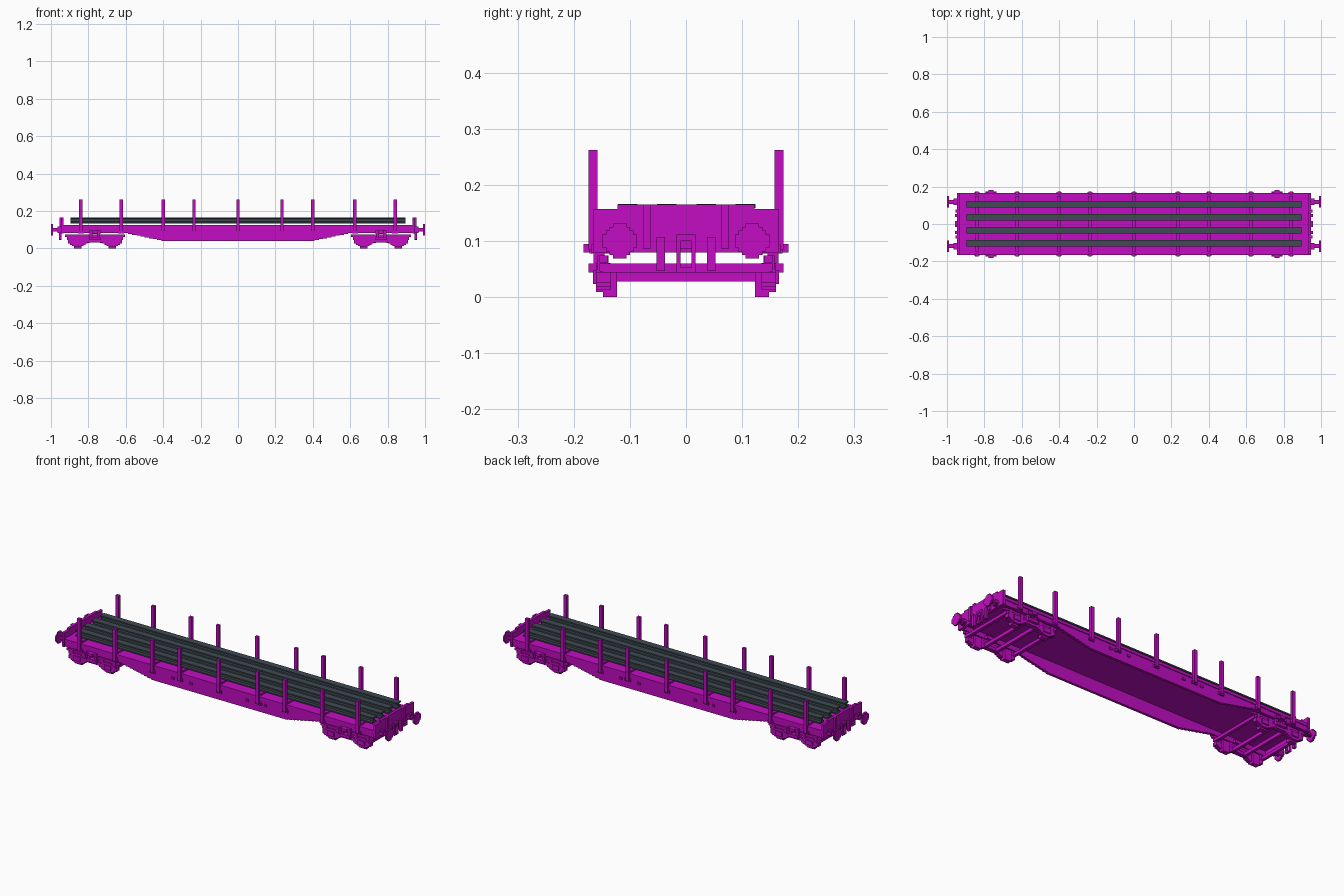
import bpy, bmesh
from mathutils import Vector

cube = bpy.data.objects.get("Cube")
if cube:
    bpy.data.objects.remove(cube, do_unlink=True)


def material(name, rgb):
    m = bpy.data.materials.new(name)
    m.use_nodes = True
    col = (*rgb, 1.0)
    m.diffuse_color = col
    m.node_tree.nodes["Principled BSDF"].inputs["Base Color"].default_value = col
    return m


MAGENTA = material("magenta paint", (0.54, 0.004, 0.54))
STEEL = material("dark steel", (0.05, 0.07, 0.085))


def finish(name, bm, mat):
    bmesh.ops.recalc_face_normals(bm, faces=bm.faces)
    me = bpy.data.meshes.new(name)
    bm.to_mesh(me)
    bm.free()
    me.materials.append(mat)
    ob = bpy.data.objects.new(name, me)
    bpy.context.collection.objects.link(ob)
    return ob


def add_box(bm, x0, x1, y0, y1, z0, z1):
    r = bmesh.ops.create_cube(bm, size=1)
    for v in r["verts"]:
        v.co = Vector(((x0 + x1) / 2 + v.co.x * (x1 - x0),
                       (y0 + y1) / 2 + v.co.y * (y1 - y0),
                       (z0 + z1) / 2 + v.co.z * (z1 - z0)))


def add_prism(bm, pts, axis, a, b):
    """Extrude an outline: (y, z) points along x, or (x, z) points along y."""
    def at(p, t):
        return (t, p[0], p[1]) if axis == "x" else (p[0], t, p[1])
    f = bm.faces.new([bm.verts.new(at(p, a)) for p in pts])
    ext = bmesh.ops.extrude_face_region(bm, geom=[f])
    d = Vector((b - a, 0, 0)) if axis == "x" else Vector((0, b - a, 0))
    bmesh.ops.translate(bm, vec=d, verts=[v for v in ext["geom"] if isinstance(v, bmesh.types.BMVert)])


def stepped_disc(cu, cv, ru, rv):
    q = [(1, .38), (.8, .38), (.8, .6), (.6, .6), (.6, .8), (.38, .8), (.38, 1)]
    pts = (q + [(-u, v) for u, v in reversed(q)] + [(-u, -v) for u, v in q]
           + [(u, -v) for u, v in reversed(q)])
    return [(cu + u * ru, cv + v * rv) for u, v in pts]


def boxes(name, rows, mat=MAGENTA):
    bm = bmesh.new()
    for r in rows:
        add_box(bm, *r)
    return finish(name, bm, mat)


SIDES = (-1, 1)


def span(s, a, b):
    return tuple(sorted((s * a, s * b)))


# Deck floor with cross battens
STAKES = [-.84, -.625, -.4, -.235, 0, .235, .4, .625, .84]
boxes("deck", [(-.94, .94, -.165, .165, .108, .124)])
boxes("deck_battens", [(x - .009, x + .009, -.15, .15, .123, .134) for x in STAKES])

# Fish-bellied side sills with stepped ends
N = 9
half = []
for i in range(N):
    z = .04 + .042 * i / N
    half += [(.41 + .2 * i / N, z), (.41 + .2 * i / N, z + .042 / N)]
half += [(.94, .082), (.94, .11)]
outline = half + [(-x, z) for x, z in reversed(half)]
for s in SIDES:
    bm = bmesh.new()
    add_prism(bm, outline, "y", *span(s, .146, .16))
    finish("sill_left" if s < 0 else "sill_right", bm, MAGENTA)

# Stakes, their pockets and small sill fittings
rows, pockets = [], []
for s in SIDES:
    y = span(s, .158, .174)
    for x in STAKES:
        rows.append((x - .009, x + .009, *y, .085, .262))
        pockets.append((x - .016, x + .016, *span(s, .158, .168), .08, .094))
    for x in (-.28, -.17, .17, .25, .28):
        pockets.append((x - .008, x + .008, *span(s, .158, .166), .078, .09))
boxes("stakes", rows)
boxes("stake_pockets", pockets)

# Load: four I-section beams
for i, y in enumerate((-.104, -.034, .036, .106)):
    h = [(.0175, .134), (.0175, .141), (.006, .143), (.006, .157), (.0175, .159), (.0175, .166)]
    bm = bmesh.new()
    add_prism(bm, [(y + u, z) for u, z in h] + [(y - u, z) for u, z in reversed(h)], "x", -.895, .895)
    finish(f"load_beam_{i + 1}", bm, STEEL)

for e in SIDES:
    end = "left" if e > 0 else "right"

    # End wall with raised middle and uprights
    wall = [(.166, .08), (.166, .157), (.122, .157), (.122, .165)]
    bm = bmesh.new()
    add_prism(bm, wall + [(-y, z) for y, z in reversed(wall)], "x", *span(e, .932, .946))
    for s in SIDES:
        add_box(bm, *span(e, .944, .955), *span(s, .062, .077), .087, .165)
    finish(f"end_wall_{end}", bm, MAGENTA)

    # Buffers
    bm = bmesh.new()
    for s in SIDES:
        y = s * .118
        add_prism(bm, stepped_disc(y, .1, .031, .031), "x", *span(e, .99, 1.0))
        add_prism(bm, stepped_disc(y, .1, .01, .01), "x", *span(e, .962, .992))
        add_prism(bm, stepped_disc(y, .1, .017, .017), "x", *span(e, .944, .966))
    finish(f"buffers_{end}", bm, MAGENTA)

    # Coupling frame, hook, links and hoses
    rows = []
    x = span(e, .944, .957)
    for s in SIDES:
        rows.append((*x, *span(s, .01, .017), .044, .112))
        rows.append((*x, *span(s, .037, .053), .047, .107))
    rows += [(*x, -.012, .012, .1, .112), (*x, -.012, .012, .044, .053),
             (*span(e, .944, .953), -.012, .012, .086, .102)]
    boxes(f"coupling_and_hoses_{end}", rows)

    # Bogie side frames with axle boxes and springs
    cx = e * .765
    for s in SIDES:
        bm = bmesh.new()
        add_box(bm, cx - .16, cx + .16, *span(s, .14, .154), .062, .074)
        add_box(bm, cx - .15, cx + .15, *span(s, .134, .154), .046, .06)
        for dx in (-.092, .092):
            x = cx + dx
            add_prism(bm, stepped_disc(x, .035, .052, .026), "y", *span(s, .135, .16))
            add_box(bm, x - .02, x + .02, *span(s, .123, .148), 0, .06)
            add_box(bm, x - .02, x + .02, *span(s, .15, .166), .024, .048)
            for k in (-.036, .036):
                add_box(bm, x + k - .008, x + k + .008, *span(s, .138, .158), .045, .074)
        # central spring nest and side bearer
        add_box(bm, cx - .045, cx + .045, *span(s, .136, .16), .032, .05)
        add_box(bm, cx - .03, cx + .03, *span(s, .14, .174), .044, .06)
        for k in (-.02, .02):
            add_box(bm, cx + k - .008, cx + k + .008, *span(s, .145, .165), .058, .086)
        add_box(bm, cx - .03, cx + .03, *span(s, .13, .172), .078, .095)
        add_box(bm, cx - .014, cx + .014, *span(s, .165, .183), .08, .095)
        finish(f"bogie_{end}_side_{'back' if s > 0 else 'front'}", bm, MAGENTA)

    # Bogie cross members
    rows = [(cx + d - .008, cx + d + .008, -.15, .15, .044, .06) for d in (-.142, .142)]
    rows += [(cx + d - .007, cx + d + .007, -.15, .15, .028, .046) for d in (-.035, .035)]
    boxes(f"bogie_{end}_cross_members", rows)
